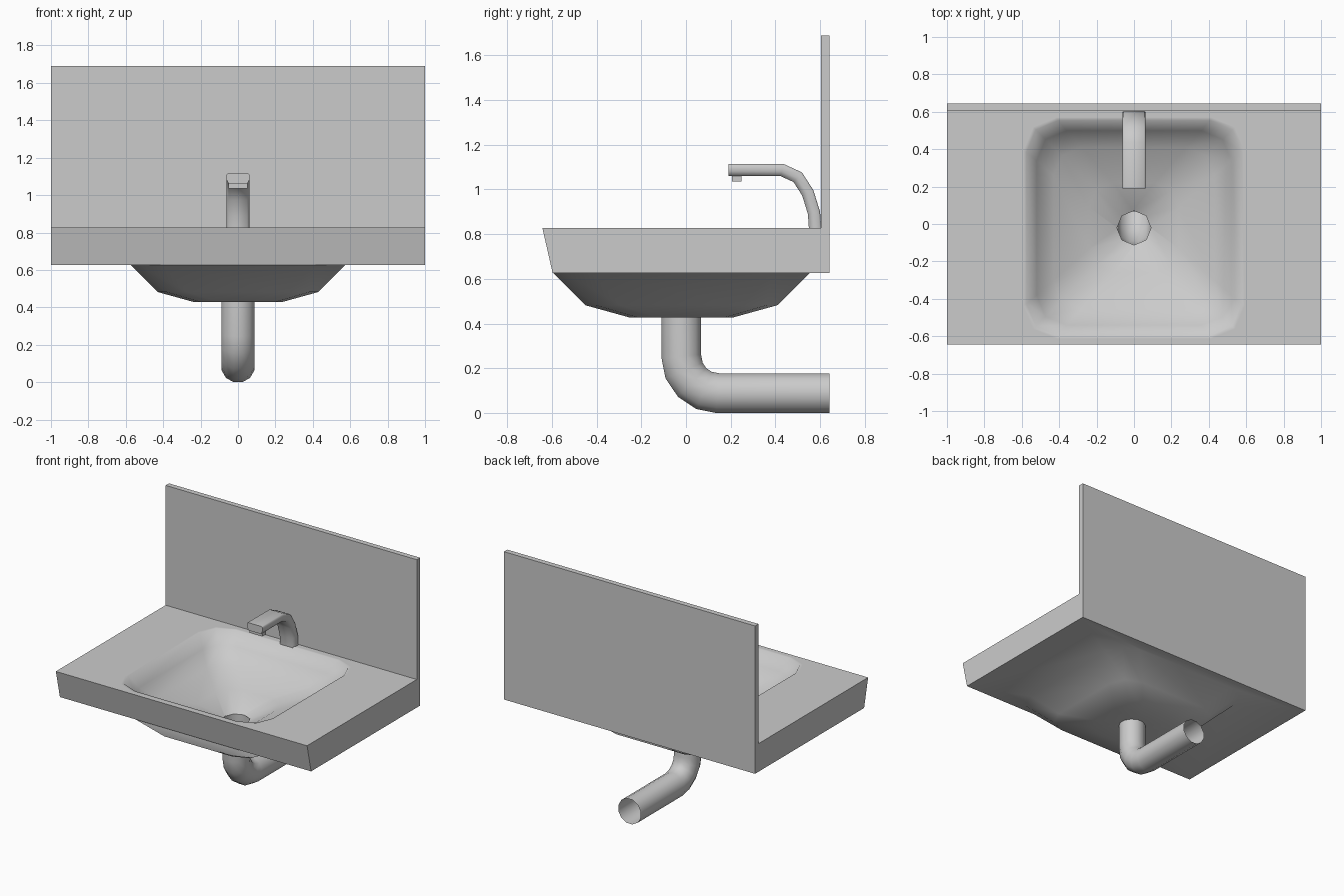
import bpy, bmesh, math
from mathutils import Vector

if "Cube" in bpy.data.objects:
    bpy.data.objects.remove(bpy.data.objects["Cube"])

CY = -0.021  # centre of bowl and drain in y


def finish(name, bm, angle):
    bmesh.ops.recalc_face_normals(bm, faces=bm.faces)
    me = bpy.data.meshes.new(name)
    bm.to_mesh(me)
    bm.free()
    ob = bpy.data.objects.new(name, me)
    bpy.context.collection.objects.link(ob)
    bpy.ops.object.select_all(action='DESELECT')
    ob.select_set(True)
    bpy.context.view_layer.objects.active = ob
    bpy.ops.object.shade_smooth_by_angle(angle=math.radians(angle))
    return ob


def box(name, x, y, z):
    bm = bmesh.new()
    bmesh.ops.create_cube(bm, size=1)
    for v in bm.verts:
        v.co = [a + (b - a) * (c + 0.5) for (a, b), c in zip((x, y, z), v.co)]
    return finish(name, bm, 30)


def rounded_ring(bm, h, r, z, segs=2):
    pts = []
    for q, (sx, sy) in enumerate(((1, 1), (-1, 1), (-1, -1), (1, -1))):
        for i in range(segs + 1):
            a = math.pi / 2 * (q + i / segs)
            pts.append(bm.verts.new((sx * (h - r) + r * math.cos(a),
                                     CY + sy * (h - r) + r * math.sin(a), z)))
    return pts


def bridge(bm, a, b):
    n = len(a)
    for i in range(n):
        bm.faces.new((a[i], a[(i + 1) % n], b[(i + 1) % n], b[i]))


def holed_plate(bm, outer, inner):
    edges = []
    for loop in (outer, inner):
        for i, v in enumerate(loop):
            w = loop[(i + 1) % len(loop)]
            edges.append(bm.edges.get((v, w)) or bm.edges.new((v, w)))
    bmesh.ops.triangle_fill(bm, use_beauty=True, use_dissolve=False, edges=edges)


def sweep(name, path, section, angle, caps):
    """Sweep a section (x, normal offset) along a path in the yz plane."""
    bm = bmesh.new()
    rings = []
    P = [Vector(p) for p in path]
    for i, p in enumerate(P):
        d0 = (P[max(i, 1)] - P[max(i, 1) - 1]).normalized()
        j = min(i, len(P) - 2)
        d1 = (P[j + 1] - P[j]).normalized()
        t = (d0 + d1).normalized()
        k = 1 / max(t.dot(d1), 0.5)
        n = Vector((-t.y, t.x)) * k
        rings.append([bm.verts.new((x, p.x + n.x * o, p.y + n.y * o))
                      for x, o in section])
    for a, b in zip(rings, rings[1:]):
        bridge(bm, a, b)
    if caps:
        bm.faces.new(rings[0])
        bm.faces.new(rings[-1])
    return finish(name, bm, angle)


# Counter slab with the sunken bowl, inner and outer skins
bm = bmesh.new()
slab = []
for z, front in ((0.828, -0.643), (0.626, -0.597)):
    slab.append([bm.verts.new((x, y, z)) for x, y in
                 ((1, 0.62), (-1, 0.62), (-1, front), (1, front))])
bridge(bm, *slab)
skins = (
    ((0.592, 0.18, 0.828), (0.575, 0.17, 0.828), (0.52, 0.16, 0.74),
     (0.43, 0.15, 0.655), (0.24, 0.13, 0.6), (0.09, 0.087, 0.51)),
    ((0.574, 0.17, 0.626), (0.43, 0.16, 0.482), (0.235, 0.13, 0.428),
     (0.09, 0.087, 0.428)),
)
for rect, skin in zip(slab, skins):
    rings = [rounded_ring(bm, *s) for s in skin]
    holed_plate(bm, rect, rings[0])
    for a, b in zip(rings, rings[1:]):
        bridge(bm, a, b)
finish("counter_with_bowl", bm, 70)

# Splash panel behind the counter
box("back_panel", (-1, 1), (0.605, 0.643), (0.626, 1.69))

# Open drain pipe bending to the back
circle = [(0.0915 * math.cos(math.radians(15 + 30 * i)),
           0.0915 * math.sin(math.radians(15 + 30 * i))) for i in range(12)]
bend = [(CY + 0.165 - 0.165 * math.cos(a), 0.253 - 0.165 * math.sin(a))
        for a in (math.pi / 8 * i for i in range(5))]
sweep("drain_pipe", [(CY, 0.51)] + bend + [(0.642, 0.088)], circle, 50, False)

# Flat curved faucet
section = [(0.061, -0.021), (0.061, 0.005), (0.05, 0.0275), (-0.05, 0.0275),
           (-0.061, 0.005), (-0.061, -0.021), (-0.055, -0.0275), (0.055, -0.0275)]
sweep("faucet", [(0.578, 0.82), (0.573, 0.895), (0.545, 0.985), (0.5, 1.055),
                 (0.43, 1.087), (0.19, 1.087)], section, 70, True)
box("faucet_nozzle", (-0.05, 0.05), (0.205, 0.248), (1.036, 1.07))
